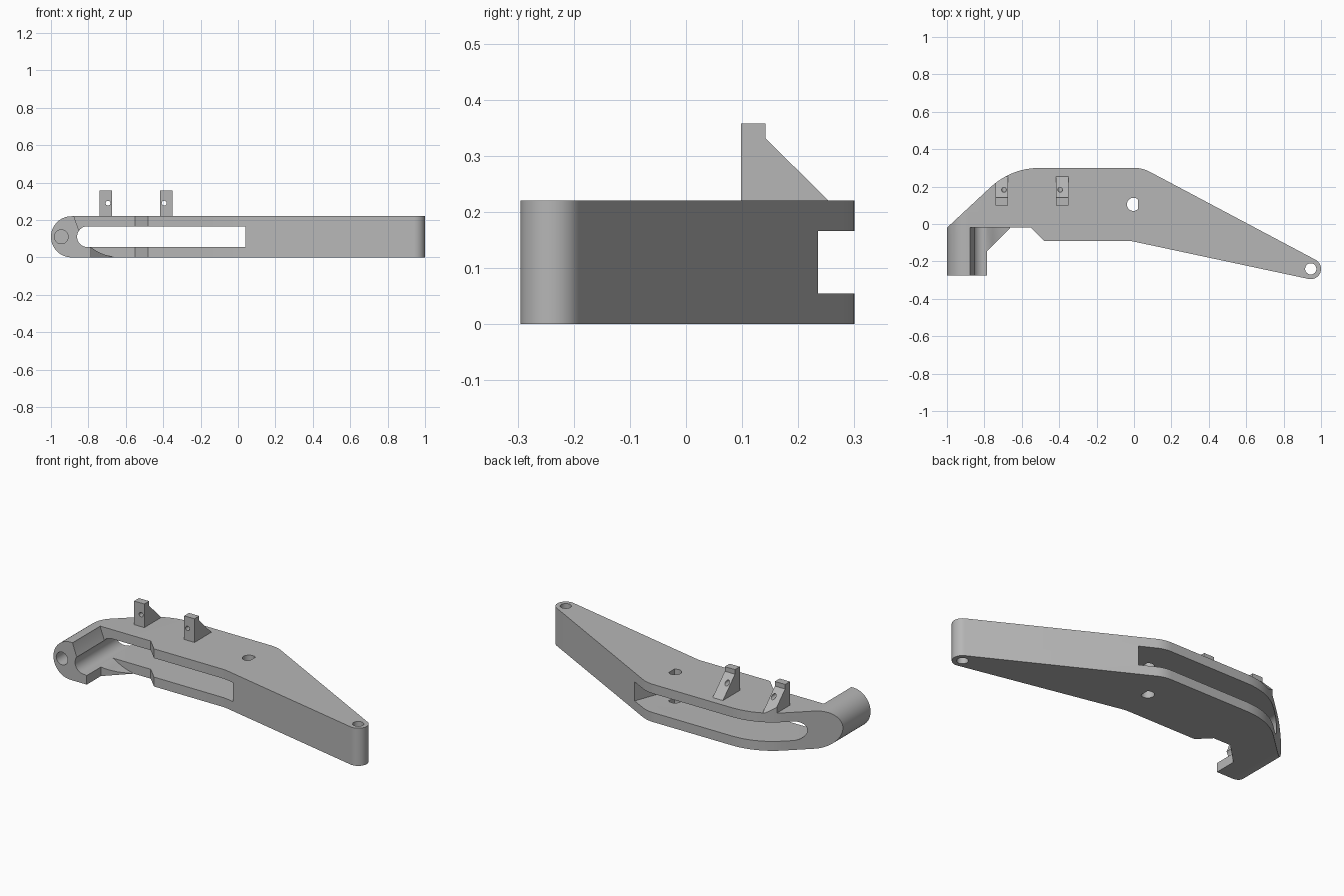
import bpy, bmesh, math
from mathutils import Vector

cube = bpy.data.objects.get("Cube")
if cube:
    bpy.data.objects.remove(cube, do_unlink=True)

grey = bpy.data.materials.new("plain grey")
grey.use_nodes = True
COLOUR = (0.47, 0.47, 0.47, 1)
grey.diffuse_color = COLOUR
for node in grey.node_tree.nodes:
    if node.type == "BSDF_PRINCIPLED":
        node.inputs["Base Color"].default_value = COLOUR


def prism(name, points, low, high, axis="z"):
    """Extrude a flat profile along one axis."""
    place = {"x": lambda a, b, c: (c, a, b),
             "y": lambda a, b, c: (a, c, b),
             "z": lambda a, b, c: (a, b, c)}[axis]
    bm = bmesh.new()
    bottom = [bm.verts.new(place(a, b, low)) for a, b in points]
    top = [bm.verts.new(place(a, b, high)) for a, b in points]
    bm.faces.new(bottom)
    bm.faces.new(top)
    n = len(points)
    for i in range(n):
        j = (i + 1) % n
        bm.faces.new((bottom[i], bottom[j], top[j], top[i]))
    bmesh.ops.recalc_face_normals(bm, faces=bm.faces)
    mesh = bpy.data.meshes.new(name)
    bm.to_mesh(mesh)
    bm.free()
    mesh.materials.append(grey)
    obj = bpy.data.objects.new(name, mesh)
    bpy.context.collection.objects.link(obj)
    return obj


def arc(cx, cy, radius, start, end, steps=16):
    """Points on a circular arc, angles in degrees."""
    angles = [math.radians(start + (end - start) * i / steps) for i in range(steps + 1)]
    return [(cx + radius * math.cos(a), cy + radius * math.sin(a)) for a in angles]


def circle(cx, cy, radius, steps=32):
    return arc(cx, cy, radius, 0, 360, steps)[:-1]


def fillet(before, corner, after, length, steps=12):
    """Rounded corner between two straight edges."""
    c = Vector(corner)
    a = c + (Vector(before) - c).normalized() * length
    b = c + (Vector(after) - c).normalized() * length
    curve = []
    for i in range(steps + 1):
        t = i / steps
        curve.append(tuple(a * (1 - t) ** 2 + c * 2 * t * (1 - t) + b * t * t))
    return curve


def combine(target, tool, operation="DIFFERENCE", keep=False):
    mod = target.modifiers.new("cut", "BOOLEAN")
    mod.object = tool
    mod.operation = operation
    mod.solver = "EXACT"
    bpy.context.view_layer.objects.active = target
    bpy.ops.object.modifier_apply(modifier=mod.name)
    if not keep:
        bpy.data.objects.remove(tool, do_unlink=True)


def smooth(obj):
    bpy.ops.object.select_all(action="DESELECT")
    obj.select_set(True)
    bpy.context.view_layer.objects.active = obj
    bpy.ops.object.shade_smooth_by_angle(angle=math.radians(25))


# Plan outline of the arm, with the hooked lug and the rounded tip
heel, shoulder, elbow, tip = (-1, -0.02), (-0.656, 0.3), (0.045, 0.3), (0.971, -0.191)
outline = [heel]
outline += fillet(heel, shoulder, elbow, 0.155)
outline += fillet(shoulder, elbow, tip, 0.045)
outline += arc(0.945, -0.24, 0.055, 62, -102)
outline += fillet((0.933, -0.294), (-0.02, -0.09), (-0.48, -0.09), 0.02, 4)
outline += [(-0.48, -0.09), (-0.55, -0.02), (-0.66, -0.02),
            (-0.785, -0.145), (-0.785, -0.275), (-1, -0.275)]
arm = prism("arm", outline, 0, 0.22)

# Round the heel end in elevation
side = [(1.2, -0.1), (1.2, 0.32), (-0.89, 0.32), (-0.89, 0.22)]
side += arc(-0.89, 0.11, 0.11, 90, 270, 32)[1:] + [(-0.89, -0.1)]
# the sides above and below the round stay clear of the flat faces
heel_side = [(1.2, 0), (1.2, 0.22)] + arc(-0.89, 0.11, 0.11, 90, 270, 32)
combine(arm, prism("heel_shape", heel_side, -0.5, 0.5, "y"), "INTERSECT")

# Long slot through the arm, with one round end and one slanted end
slot_side = [(0.078, 0.055), (0.078, 0.166)] + arc(-0.805, 0.1105, 0.0555, 90, 270, 24)
slot = prism("slot_cutter", slot_side, -0.4, 0.4, "y")
for v in slot.data.vertices:
    if v.co.x > 0:
        v.co.x += 0.379 * v.co.y
combine(arm, slot)

# Open the lug above its lower lip and taper the gusset
lug_gap = [(-0.881, 0.24), (-0.874, 0.21), (-0.852, 0.15), (-0.80, 0.056), (-0.785, 0.053),
           (-0.755, 0.033), (-0.72, 0.017), (-0.69, 0.008), (-0.655, -0.002), (-0.6, -0.002),
           (-0.6, 0.24)]
combine(arm, prism("lug_cutter", lug_gap, -0.4, -0.02, "y"))

# Holes: blind pivot, tip pin and flat-sided pin hole
combine(arm, prism("pivot_cutter", circle(-0.945, 0.11, 0.037), -0.4, -0.08, "y"))
combine(arm, prism("tip_cutter", circle(0.945, -0.24, 0.03), -0.1, 0.4))
combine(arm, prism("pin_cutter", arc(-0.003, 0.105, 0.035, 48, 312, 24), -0.1, 0.4))
smooth(arm)

# Two upright drilled brackets, trimmed to the arm's edge
bracket_side = [(0.098, 0.219), (0.098, 0.358), (0.142, 0.358), (0.142, 0.331), (0.255, 0.219)]
for name, x in (("outer_bracket", -0.707), ("inner_bracket", -0.383)):
    bracket = prism(name, bracket_side, x - 0.033, x + 0.033, "x")
    combine(bracket, prism("trim_shape", outline, 0.1, 0.5), "INTERSECT")
    hole = circle(x + 0.012 * (1 if x < -0.5 else -1), 0.29, 0.013, 20)
    combine(bracket, prism("bracket_cutter", hole, 0, 0.4, "y"))
    smooth(bracket)
